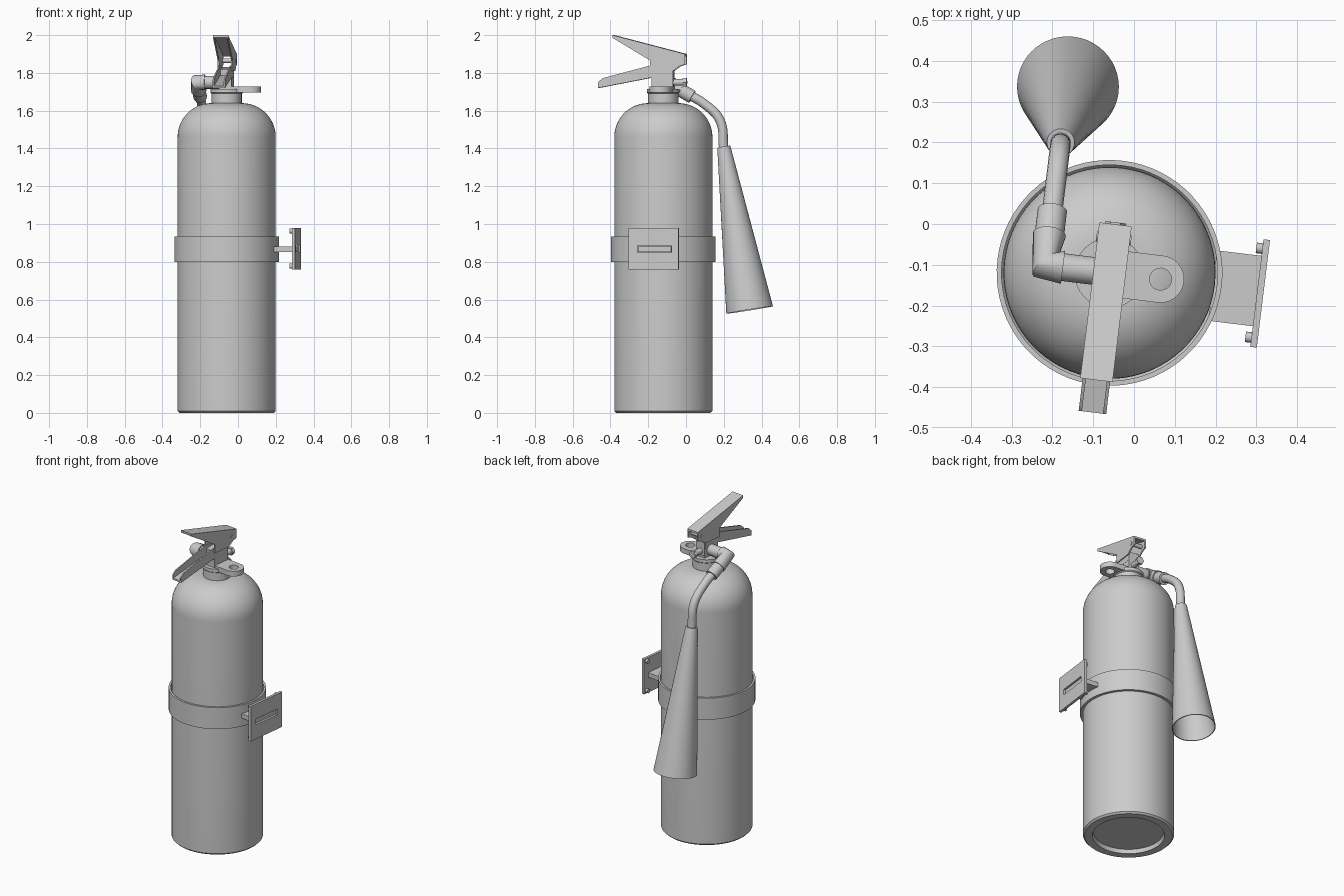
import bpy, bmesh, math
from mathutils import Matrix, Vector

if "Cube" in bpy.data.objects:
    bpy.data.objects.remove(bpy.data.objects["Cube"])

# Single grey finish
grey = bpy.data.materials.new("plain_grey")
grey.use_nodes = True
grey.diffuse_color = (0.6, 0.6, 0.6, 1)
grey.node_tree.nodes["Principled BSDF"].inputs["Base Color"].default_value = (0.6, 0.6, 0.6, 1)

# Everything is laid out round the cylinder axis, then turned slightly
FRAME = Matrix.Translation((-0.06, -0.12, 0)) @ Matrix.Rotation(math.radians(-7), 4, "Z")
SIDE = Matrix(((0, 0, 1, 0), (1, 0, 0, 0), (0, 1, 0, 0), (0, 0, 0, 1)))  # profile in y-z
FLAT = Matrix.Identity(4)


def finish(name, mesh, matrix=FLAT):
    mesh.transform(FRAME @ matrix)
    mesh.materials.clear()
    mesh.materials.append(grey)
    obj = bpy.data.objects.new(name, mesh)
    bpy.context.collection.objects.link(obj)
    bpy.ops.object.select_all(action="DESELECT")
    obj.select_set(True)
    bpy.context.view_layer.objects.active = obj
    bpy.ops.object.shade_smooth_by_angle(angle=math.radians(32))
    return obj


def lathe(name, profile, start=(0, 0, 0), toward=(0, 0, 1), steps=48):
    """Revolve (radius, height) points about an axis."""
    bm = bmesh.new()
    verts = [bm.verts.new((r, 0, h)) for r, h in profile]
    edges = [bm.edges.new(pair) for pair in zip(verts, verts[1:])]
    bmesh.ops.spin(bm, geom=verts + edges, cent=(0, 0, 0), axis=(0, 0, 1),
                   angle=math.tau, steps=steps)
    bmesh.ops.remove_doubles(bm, verts=bm.verts, dist=0.0002)
    bmesh.ops.recalc_face_normals(bm, faces=bm.faces)
    mesh = bpy.data.meshes.new(name)
    bm.to_mesh(mesh)
    bm.free()
    turn = Vector(toward).to_track_quat("Z", "Y").to_matrix().to_4x4()
    return finish(name, mesh, Matrix.Translation(start) @ turn)


def rod(name, start, end, radius, steps=32):
    start, end = Vector(start), Vector(end)
    length = (end - start).length
    return lathe(name, [(0, 0), (radius, 0), (radius, length), (0, length)],
                 start, end - start, steps)


def from_curve(name, curve, matrix=FLAT):
    temp = bpy.data.objects.new(name + "_path", curve)
    bpy.context.collection.objects.link(temp)
    bpy.context.view_layer.update()
    mesh = bpy.data.meshes.new_from_object(temp.evaluated_get(bpy.context.evaluated_depsgraph_get()))
    bpy.data.objects.remove(temp)
    bm = bmesh.new()
    bm.from_mesh(mesh)
    bmesh.ops.remove_doubles(bm, verts=bm.verts, dist=0.0002)
    bmesh.ops.recalc_face_normals(bm, faces=bm.faces)
    bm.to_mesh(mesh)
    bm.free()
    return finish(name, mesh, matrix)


def plate(name, outlines, thickness, matrix):
    """Flat plate; outlines after the first become holes."""
    curve = bpy.data.curves.new(name, "CURVE")
    curve.dimensions, curve.fill_mode = "2D", "BOTH"
    curve.extrude = thickness / 2
    for points in outlines:
        spline = curve.splines.new("POLY")
        spline.points.add(len(points) - 1)
        for p, (u, v) in zip(spline.points, points):
            p.co = (u, v, 0, 1)
        spline.use_cyclic_u = True
    return from_curve(name, curve, matrix)


def tube(name, points, radius, smooth=False):
    curve = bpy.data.curves.new(name, "CURVE")
    curve.dimensions = "3D"
    curve.bevel_depth, curve.bevel_resolution = radius, 6
    curve.use_fill_caps = True
    spline = curve.splines.new("BEZIER" if smooth else "POLY")
    knots = spline.bezier_points if smooth else spline.points
    knots.add(len(points) - 1)
    for k, p in zip(knots, points):
        if smooth:
            k.co, k.handle_left_type, k.handle_right_type = p, "AUTO", "AUTO"
        else:
            k.co = (*p, 1)
    return from_curve(name, curve)


def rect(u0, u1, v0, v1):
    return [(u0, v0), (u1, v0), (u1, v1), (u0, v1)]


def arc(cx, cy, r, a0, a1, n):
    return [(cx + r * math.cos(math.radians(a0 + (a1 - a0) * i / n)),
             cy + r * math.sin(math.radians(a0 + (a1 - a0) * i / n))) for i in range(n + 1)]


# Cylinder with recessed base and rounded shoulder
lathe("cylinder_body", [(0, 0.025), (0.2, 0.025), (0.205, 0), (0.25, 0), (0.26, 0.01)]
      + arc(0.08, 1.46, 0.18, 0, 90, 14) + [(0, 1.64)], steps=72)

# Clamp band
lathe("clamp_band", [(0.258, 0.8), (0.277, 0.8), (0.277, 0.935), (0.265, 0.935),
                     (0.265, 0.81), (0.258, 0.8)], steps=72)

# Wall bracket
plate("bracket_arm", [rect(0.255, 0.372, -0.087, 0.087)], 0.028,
      Matrix.Translation((0, 0, 0.867)))
plate("bracket_plate", [rect(-0.138, 0.128, 0.76, 0.98), rect(-0.092, 0.09, 0.85, 0.885)],
      0.016, Matrix.Translation((0.373, 0, 0)) @ SIDE)
for i, (y, z) in enumerate(((-0.115, 0.777), (-0.115, 0.963), (0.105, 0.777), (0.105, 0.963))):
    rod(f"bracket_bolt_{i + 1}", (0.35, y, z), (0.367, y, z), 0.013, 16)

# Neck, collar and hanging tab with its hole
lathe("neck", [(0, 1.62), (0.08, 1.62), (0.08, 1.69), (0.086, 1.695), (0.086, 1.715), (0, 1.715)])
plate("hanging_tab", [[(-0.03, -0.058)] + arc(0.126, 0, 0.058, -90, 90, 20) + [(-0.03, 0.058)],
                      arc(0.126, 0, 0.027, 0, 345, 23)], 0.032, Matrix.Translation((0, 0, 1.712)))

# Valve block and rear plug
plate("valve_block", [[(-0.06, 1.7), (0.055, 1.7), (0.055, 1.83), (-0.065, 1.82), (-0.06, 1.77)]],
      0.066, SIDE)
rod("plug_stem", (0, 0.05, 1.75), (0, 0.105, 1.75), 0.018, 20)
rod("plug_head", (0, 0.105, 1.75), (0, 0.125, 1.75), 0.025, 6)

# Upper lever: folded channel open below
plate("lever_top", [[(-0.265, 2.0), (0.12, 1.9), (0.12, 1.888), (-0.265, 1.988)]], 0.08, SIDE)
upper = [(-0.265, 2.0), (0.12, 1.9), (0.12, 1.845), (0.09, 1.835), (0.055, 1.81),
         (-0.065, 1.81), (-0.065, 1.865), (-0.265, 1.985)]
# Lower handle: channel open above
lower = [(-0.06, 1.775), (-0.345, 1.72), (-0.345, 1.75), (-0.32, 1.772), (-0.07, 1.838), (0.05, 1.83),
         (0.05, 1.775)]
plate("handle_base", [[(-0.05, 1.777), (-0.345, 1.72), (-0.345, 1.73), (-0.05, 1.789)]], 0.068, SIDE)
for side, s in (("left", 1), ("right", -1)):
    plate("lever_side_" + side, [upper], 0.008, Matrix.Translation((s * 0.036, 0, 0)) @ SIDE)
    plate("handle_side_" + side, [lower], 0.008, Matrix.Translation((s * 0.03, 0, 0)) @ SIDE)
rod("lever_pivot", (-0.043, 0.085, 1.865), (0.043, 0.085, 1.865), 0.012, 16)

# Outlet, elbow, hose fitting and hose
rod("outlet_pipe", (-0.02, 0, 1.75), (-0.13, 0, 1.75), 0.034)
tube("elbow", [(-0.115, 0, 1.75), (-0.158, 0, 1.75), (-0.158, 0.075, 1.707)], 0.041)
rod("hose_fitting", (-0.158, 0.07, 1.71), (-0.158, 0.135, 1.673), 0.036)
tube("hose", [(-0.158, 0.1, 1.693), (-0.158, 0.2, 1.635), (-0.158, 0.282, 1.55),
              (-0.158, 0.303, 1.4)], 0.025, smooth=True)

# Open discharge horn
lathe("discharge_horn", [(0, 0), (0.034, 0), (0.037, 0.02), (0.125, 0.876), (0.12, 0.876),
                         (0.03, 0.03), (0, 0.03)],
      (-0.158, 0.303, 1.41), (0.001, 0.138, -0.865))
